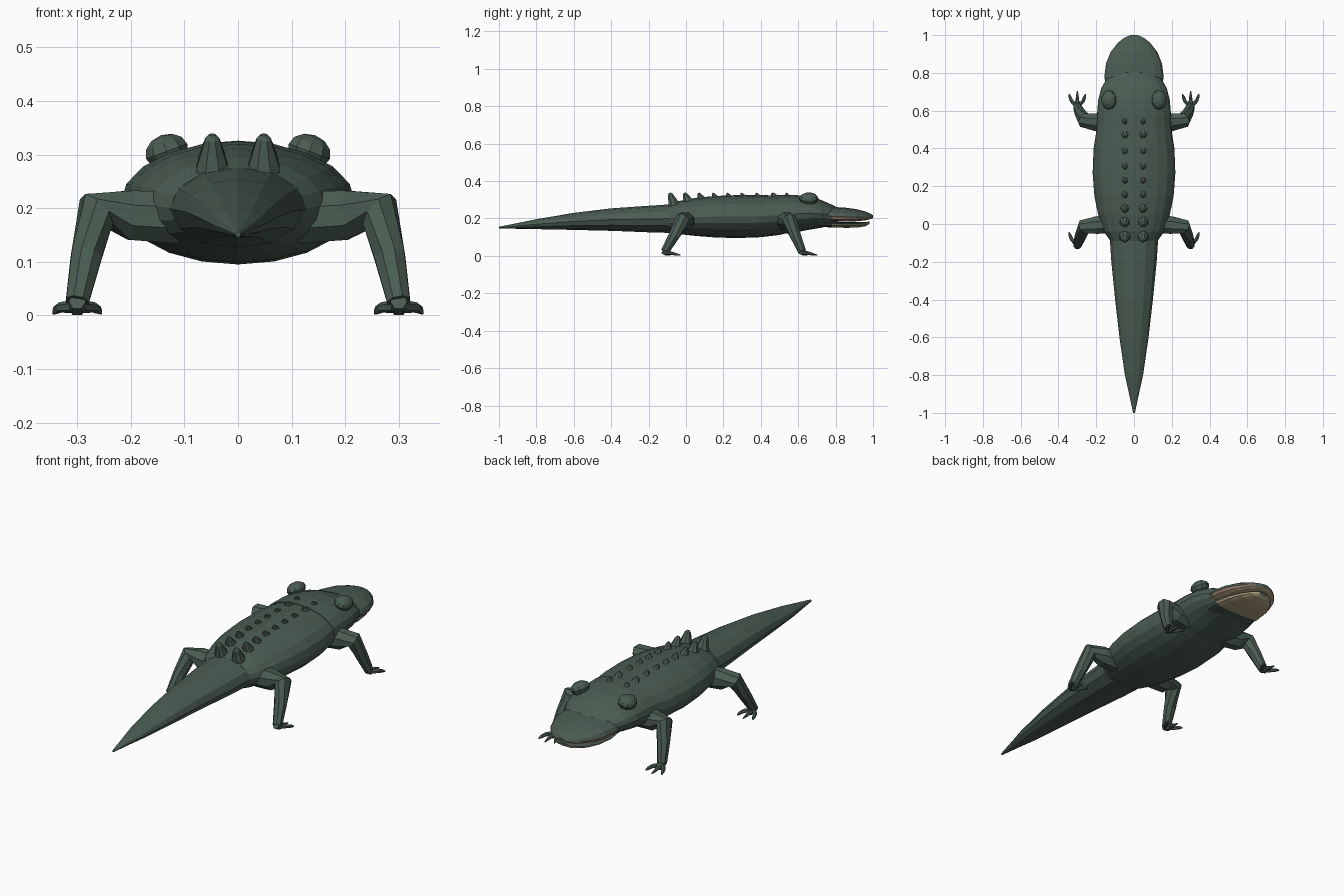
import bpy, bmesh, math
from mathutils import Vector, Matrix

if "Cube" in bpy.data.objects:
    bpy.data.objects.remove(bpy.data.objects["Cube"], do_unlink=True)


def material(name, color):
    m = bpy.data.materials.new(name)
    m.use_nodes = True
    m.diffuse_color = (*color, 1)
    m.node_tree.nodes["Principled BSDF"].inputs["Base Color"].default_value = (*color, 1)
    return m


GREEN = material("dark_green_hide", (0.068, 0.108, 0.085))
TAN = material("tan_jaw", (0.42, 0.36, 0.21))
BROWN = material("brown_gum", (0.26, 0.17, 0.12))


def finish(name, bm, paint=None):
    """Turn a bmesh into an object; paint picks a material index per face."""
    bmesh.ops.recalc_face_normals(bm, faces=bm.faces)
    if paint:
        for f in bm.faces:
            f.material_index = paint(f)
    me = bpy.data.meshes.new(name)
    bm.to_mesh(me)
    bm.free()
    for m in (GREEN, TAN, BROWN):
        me.materials.append(m)
    ob = bpy.data.objects.new(name, me)
    bpy.context.collection.objects.link(ob)
    return ob


def skin_rings(bm, rings):
    """Join rings of points with quads and cap both ends."""
    rows = [[bm.verts.new(p) for p in ring] for ring in rings]
    n = len(rows[0])
    for a, b in zip(rows, rows[1:]):
        for i in range(n):
            j = (i + 1) % n
            bm.faces.new((a[i], a[j], b[j], b[i]))
    bm.faces.new(rows[0])
    bm.faces.new(rows[-1])


def loft(name, sections, sides, middle=0.5, box=1.0, paint=None):
    """Sections are (y, half width, top, bottom); box squares the lower half."""
    rings = []
    for y, w, top, bottom in sections:
        mid = bottom + (top - bottom) * middle
        ring = []
        for i in range(sides):
            a = 2 * math.pi * i / sides
            c, s = math.cos(a), math.sin(a)
            if s >= -1e-6:
                ring.append((w * c, y, mid + (top - mid) * s))
            else:
                ring.append((w * math.copysign(abs(c) ** box, c), y,
                             mid - (mid - bottom) * abs(s) ** box))
        rings.append(ring)
    bm = bmesh.new()
    skin_rings(bm, rings)
    return finish(name, bm, paint)


def tube(bm, points, radii, sides):
    """Tapered tube whose rings follow the path direction."""
    pts = [Vector(p) for p in points]
    rings = []
    for k, p in enumerate(pts):
        d = (pts[min(k + 1, len(pts) - 1)] - pts[max(k - 1, 0)]).normalized()
        u = Vector((0, 1, 0)) - d * d.y
        if u.length < 0.4:
            u = Vector((0, 0, 1)) - d * d.z
        u.normalize()
        v = d.cross(u)
        rings.append([p + radii[k] * (u * math.cos(t) + v * math.sin(t))
                      for t in (2 * math.pi * (i + 0.5) / sides for i in range(sides))])
    skin_rings(bm, rings)


# Trunk, tail and head
loft("body", [(-0.09, 0.125, 0.275, 0.125), (-0.04, 0.16, 0.293, 0.117),
              (0.05, 0.19, 0.31, 0.107), (0.15, 0.21, 0.32, 0.099),
              (0.27, 0.219, 0.325, 0.095), (0.4, 0.214, 0.325, 0.1),
              (0.5, 0.198, 0.323, 0.112), (0.6, 0.16, 0.31, 0.135)], 20)
loft("tail", [(-1.0, 0.005, 0.156, 0.146), (-0.9, 0.026, 0.176, 0.145),
              (-0.8, 0.048, 0.196, 0.143), (-0.6, 0.077, 0.23, 0.139),
              (-0.4, 0.1, 0.254, 0.134), (-0.2, 0.12, 0.268, 0.126),
              (-0.05, 0.13, 0.278, 0.122)], 12)
loft("head", [(0.49, 0.2, 0.326, 0.115), (0.58, 0.196, 0.326, 0.124),
              (0.66, 0.189, 0.317, 0.14), (0.72, 0.173, 0.3, 0.15),
              (0.77, 0.145, 0.278, 0.16), (0.8, 0.1, 0.264, 0.172),
              (0.82, 0.035, 0.25, 0.19)], 20)


# Jaws: green above, brown gum at the sides, tan underneath
def upper_paint(f):
    if f.normal.z < -0.75:
        return 1
    c = f.calc_center_median()
    return 2 if f.normal.z < -0.02 and 0.78 < c.y < 0.98 else 0


def lower_paint(f):
    return 1 if f.normal.z < -0.15 and f.calc_center_median().y > 0.76 else 0


loft("upper_jaw", [(0.7, 0.145, 0.265, 0.19), (0.78, 0.157, 0.262, 0.186),
                   (0.85, 0.148, 0.258, 0.184), (0.91, 0.124, 0.25, 0.185),
                   (0.96, 0.085, 0.237, 0.19), (0.985, 0.053, 0.226, 0.196),
                   (1.0, 0.02, 0.217, 0.203)], 16, 0.34, 0.5, upper_paint)
loft("lower_jaw", [(0.7, 0.125, 0.184, 0.156), (0.78, 0.135, 0.182, 0.152),
                   (0.86, 0.122, 0.18, 0.15), (0.92, 0.095, 0.18, 0.152),
                   (0.96, 0.06, 0.182, 0.159), (0.98, 0.025, 0.183, 0.17)],
     16, 0.7, 0.8, lower_paint)

for s, side in ((1, "left"), (-1, "right")):
    # Eyes: flattened domes tilted outward
    bm = bmesh.new()
    tilt = (Matrix.Translation((s * 0.133, 0.657, 0.306))
            @ Matrix.Rotation(s * math.radians(20), 4, "Y")
            @ Matrix.Diagonal((0.043, 0.052, 0.032, 1)))
    bmesh.ops.create_uvsphere(bm, u_segments=10, v_segments=6, radius=1, matrix=tilt)
    finish(side + "_eye", bm)

    # Legs with three clawed toes on each foot
    for place, y, knee, ankle in (("front", 0.53, 0.02, 0.09), ("back", 0.0, -0.015, -0.112)):
        bm = bmesh.new()
        foot = y + ankle
        tube(bm, [(s * 0.11, y, 0.182), (s * 0.2, y + knee * 0.4, 0.187),
                  (s * 0.264, y + knee, 0.194), (s * 0.283, y + (knee + ankle) / 2, 0.11),
                  (s * 0.3, foot, 0.025)], [0.052, 0.05, 0.041, 0.031, 0.023], 8)
        tube(bm, [(s * 0.3, foot - 0.014, 0.026), (s * 0.3, foot + 0.01, 0.016),
                  (s * 0.3, foot + 0.03, 0.012)], [0.016, 0.018, 0.012], 6)
        for spread in (-1, 0, 1):
            reach = 0.083 if spread == 0 else 0.068
            tube(bm, [(s * 0.3 + spread * 0.007, foot + 0.005, 0.016),
                      (s * 0.3 + spread * 0.031, foot + 0.032, 0.015),
                      (s * 0.3 + spread * 0.039, foot + 0.052, 0.01),
                      (s * 0.3 + spread * 0.044, foot + reach, 0.004)],
                 [0.012, 0.01, 0.008, 0.003], 6)
        finish(side + "_" + place + "_leg", bm)

    # Row of blunt back spines, leaning toward the tail
    bm = bmesh.new()
    for y, r, base in ((0.55, 0.021, 0.3), (0.48, 0.027, 0.3), (0.39, 0.021, 0.305),
                       (0.31, 0.021, 0.305), (0.235, 0.021, 0.303), (0.16, 0.022, 0.3),
                       (0.085, 0.025, 0.295), (0.012, 0.029, 0.287), (-0.065, 0.032, 0.272)):
        tube(bm, [(s * 0.048, y + 0.002, base - 0.01), (s * 0.048, y, base + 0.005),
                  (s * 0.048, y - r * 0.6, 0.329), (s * 0.048, y - r * 0.7, 0.337)],
             [r, r, r * 0.45, r * 0.2], 8)
    finish(side + "_back_spines", bm)
